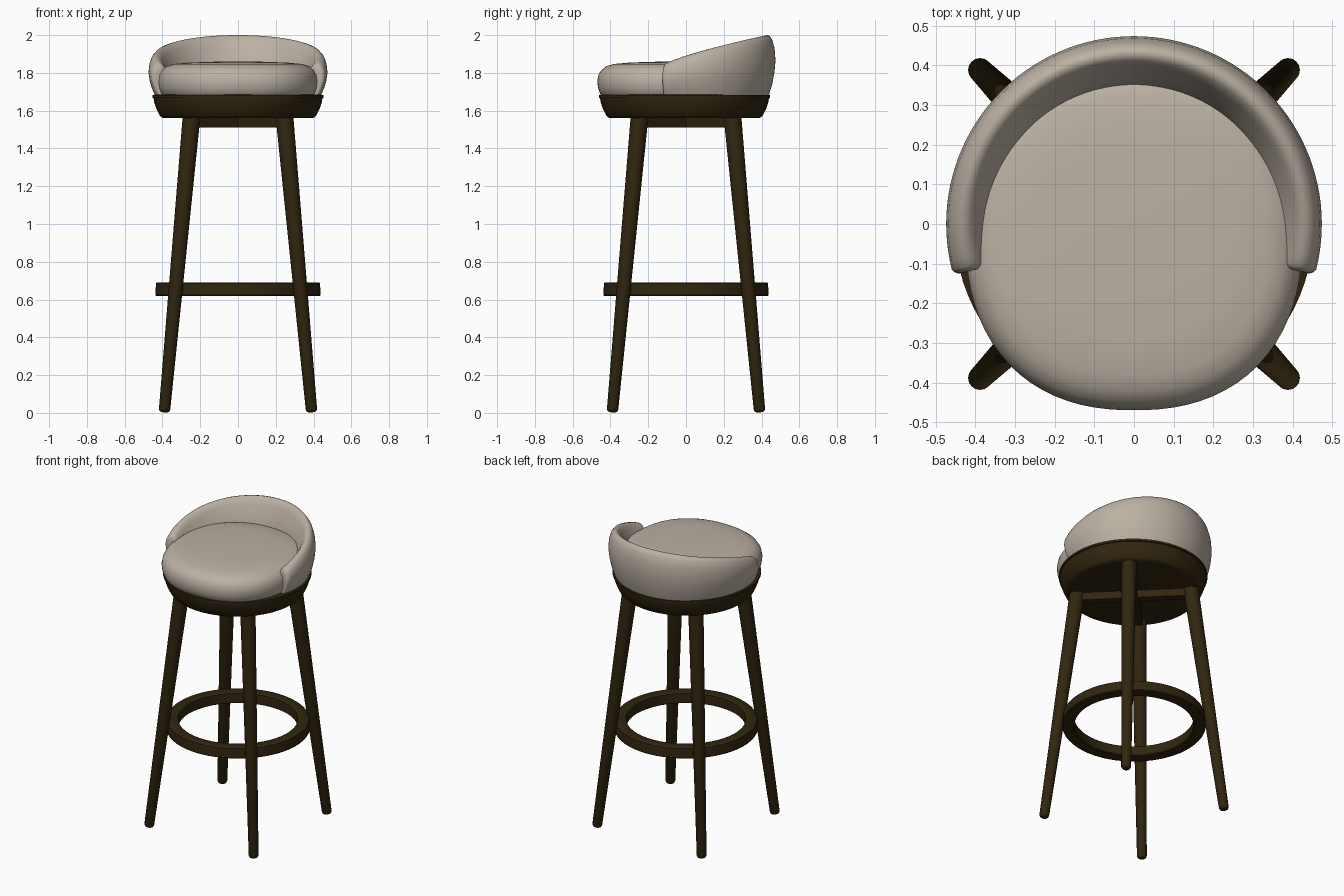
import bpy, bmesh, math
from mathutils import Vector, Matrix

cube = bpy.data.objects.get("Cube")
if cube:
    bpy.data.objects.remove(cube, do_unlink=True)


def material(name, color):
    m = bpy.data.materials.new(name)
    m.use_nodes = True
    m.diffuse_color = (*color, 1)
    m.node_tree.nodes["Principled BSDF"].inputs["Base Color"].default_value = (*color, 1)
    return m


FABRIC = material("beige_fabric", (0.50, 0.44, 0.37))
WOOD = material("dark_wood", (0.030, 0.019, 0.005))


def finish(bm, name, mat, angle=40):
    bmesh.ops.recalc_face_normals(bm, faces=bm.faces)
    mesh = bpy.data.meshes.new(name)
    bm.to_mesh(mesh)
    bm.free()
    mesh.materials.append(mat)
    ob = bpy.data.objects.new(name, mesh)
    bpy.context.collection.objects.link(ob)
    bpy.ops.object.select_all(action="DESELECT")
    ob.select_set(True)
    bpy.context.view_layer.objects.active = ob
    bpy.ops.object.shade_smooth_by_angle(angle=math.radians(angle))
    return ob


def skin(bm, rings, closed_path=False):
    """Bridge a list of closed vertex loops, capping the ends of an open path."""
    loops = [[bm.verts.new(p) for p in ring] for ring in rings]
    pairs = list(zip(loops, loops[1:]))
    if closed_path:
        pairs.append((loops[-1], loops[0]))
    for a, b in pairs:
        n = len(a)
        for i in range(n):
            j = (i + 1) % n
            bm.faces.new((a[i], a[j], b[j], b[i]))
    if not closed_path:
        bm.faces.new(loops[0])
        bm.faces.new(loops[-1])


def round_ring(r, z, n=64, y=0):
    return [(r * math.cos(math.tau * i / n), y + r * math.sin(math.tau * i / n), z)
            for i in range(n)]


# Cushion: slightly squared round pad with a gently domed top
def pad_ring(scale, z, n=80):
    ring = []
    for i in range(n):
        a = math.tau * i / n
        c, s = math.cos(a), math.sin(a)
        k = scale / (abs(c) ** 2.3 + abs(s) ** 2.3) ** (1 / 2.3)
        ring.append((0.425 * k * c, 0.44 * k * s - 0.03, z))
    return ring


pad_profile = [(0.92, 1.67), (0.965, 1.69), (0.99, 1.72), (1, 1.755), (0.985, 1.79),
               (0.95, 1.815), (0.89, 1.835), (0.8, 1.847), (0.6, 1.855), (0.3, 1.859), (0.05, 1.86)]
bm = bmesh.new()
skin(bm, [pad_ring(s, z) for s, z in pad_profile])
finish(bm, "seat_cushion", FABRIC, 60)

# Backrest: padded section swept around the back, dropping toward the arms
SECTION = [(0.35, 0), (0.438, 0), (0.456, 0.18), (0.468, 0.38), (0.474, 0.58), (0.469, 0.78),
           (0.457, 0.92), (0.442, 0.99), (0.428, 1), (0.413, 0.97), (0.397, 0.87),
           (0.375, 0.7), (0.352, 0.5), (0.345, 0.25)]
START, END, BASE = math.radians(-14), math.radians(194), 1.68


def back_section(a, shrink=1.0):
    s = max(0, (0.43 * math.sin(a) + 0.12) / 0.55)
    height = 0.16 + 0.16 * s ** 0.75
    arm = 1 - min(1, s * 1.5)
    ring = []
    for r, t in SECTION:
        if r < 0.42 and t > 0:
            r += 0.02 * arm * (1 - t)
        r = 0.41 + (r - 0.41) * shrink
        z = BASE + height * (0.45 + (t - 0.45) * (0.5 + 0.5 * shrink))
        if t == 0:
            z = BASE
        ring.append((r * math.cos(a), r * math.sin(a), z))
    return ring


steps = 72
rings = [back_section(START + (END - START) * i / steps) for i in range(steps + 1)]
for offset, shrink in ((0.018, 0.93), (0.03, 0.8), (0.035, 0.6)):
    rings.insert(0, back_section(START - offset, shrink))
    rings.append(back_section(END + offset, shrink))
bm = bmesh.new()
skin(bm, rings)
finish(bm, "backrest", FABRIC, 60)

# Seat base: shallow bowl
bowl = [(0.385, 1.56), (0.402, 1.563), (0.415, 1.575), (0.432, 1.61), (0.444, 1.645),
        (0.447, 1.666), (0.453, 1.668), (0.453, 1.682), (0.44, 1.685)]
bm = bmesh.new()
skin(bm, [round_ring(r, z, 80, -0.008) for r, z in bowl])
finish(bm, "seat_base", WOOD)

# Footrest ring with softened edges
bar = [(0.368, 0.62), (0.434, 0.62), (0.438, 0.625), (0.434, 0.686), (0.429, 0.69),
       (0.37, 0.69), (0.365, 0.686), (0.363, 0.625)]
bm = bmesh.new()
skin(bm, [round_ring(r, z, 72) for r, z in bar], closed_path=True)
finish(bm, "footrest_ring", WOOD)

# Four splayed, tapered legs with rounded feet
for side, sx in (("left", 1), ("right", -1)):
    for end, sy in (("front", -1), ("back", 1)):
        foot = Vector((0.39 * sx, 0.39 * sy, 0.004))
        top = Vector((0.245 * sx, 0.245 * sy, 1.58))
        axis = top - foot
        length = axis.length
        turn = axis.to_track_quat("Z", "Y").to_matrix().to_4x4()
        bm = bmesh.new()
        skin(bm, [round_ring(r, z, 24) for r, z in
                  ((0.017, 0), (0.025, 0.004), (0.03, 0.014), (0.047, length))])
        bm.transform(Matrix.Translation(foot) @ turn)
        finish(bm, f"{end}_{side}_leg", WOOD)

# Crossed beams joining opposite legs under the seat
for i, angle in enumerate((45, 135)):
    bm = bmesh.new()
    bmesh.ops.create_cube(bm, size=1)
    bm.transform(Matrix.Translation((0, 0, 1.54)) @ Matrix.Rotation(math.radians(angle), 4, "Z")
                 @ Matrix.Diagonal((0.68, 0.05, 0.06, 1)))
    finish(bm, f"cross_beam_{i + 1}", WOOD)
